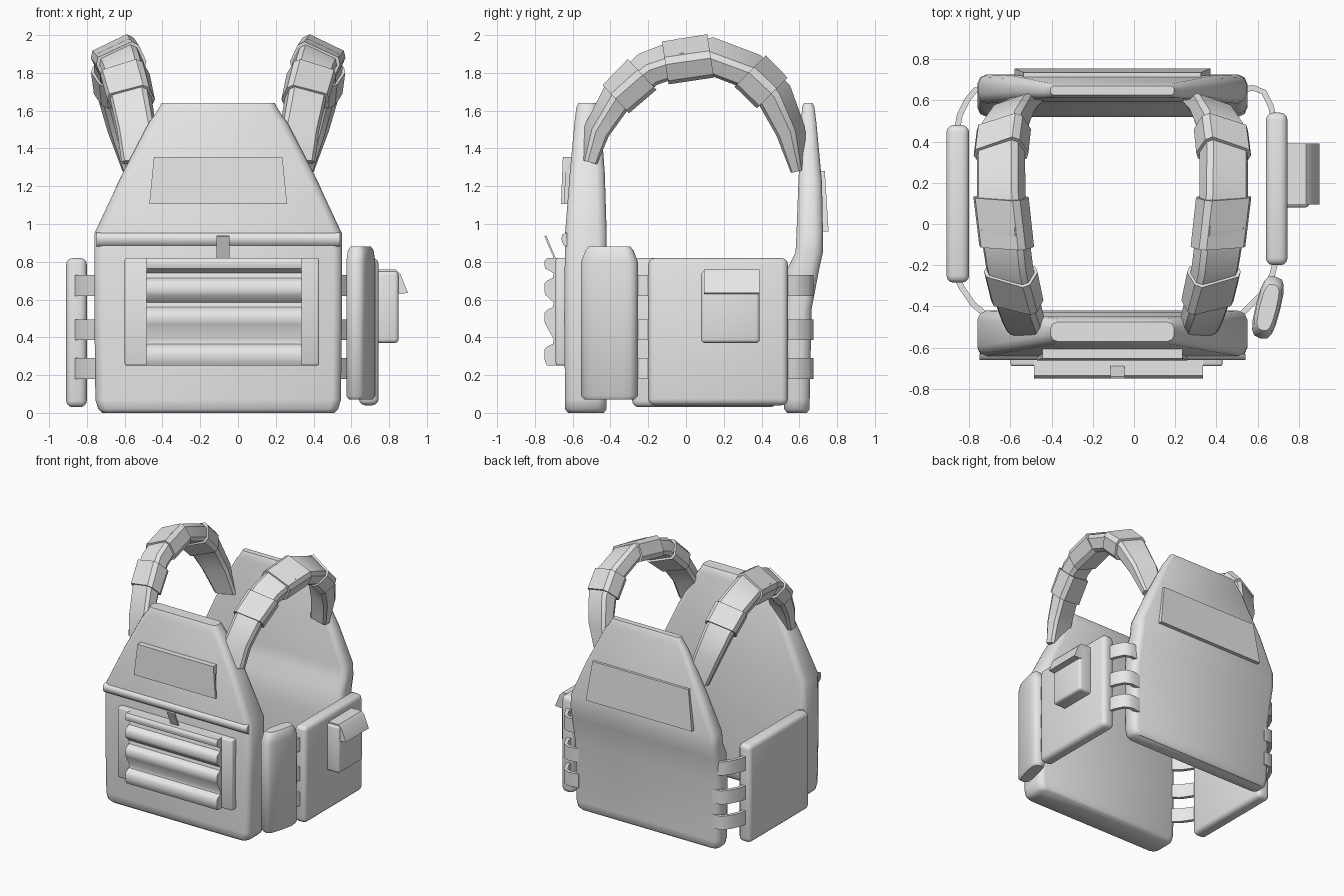
import bpy, bmesh, math
from mathutils import Vector, Matrix

if "Cube" in bpy.data.objects:
    bpy.data.objects.remove(bpy.data.objects["Cube"])

CX = -0.105  # centre line of the vest body
grey = bpy.data.materials.new("plain_grey")
grey.diffuse_color = (0.8, 0.8, 0.8, 1)
grey.use_nodes = True
grey.node_tree.nodes["Principled BSDF"].inputs["Base Color"].default_value = grey.diffuse_color


def finish(name, bm, angle=40):
    bmesh.ops.recalc_face_normals(bm, faces=bm.faces)
    for f in bm.faces:
        f.smooth = True
    me = bpy.data.meshes.new(name)
    bm.to_mesh(me)
    bm.free()
    me.set_sharp_from_angle(angle=math.radians(angle))
    me.materials.append(grey)
    ob = bpy.data.objects.new(name, me)
    bpy.context.collection.objects.link(ob)
    return ob


def loft(name, rings, angle=40, bevel=0):
    """Skin a list of equal-length point loops and cap both ends."""
    bm = bmesh.new()
    loops = [[bm.verts.new(p) for p in r] for r in rings]
    n = len(loops[0])
    for a, b in zip(loops, loops[1:]):
        for i in range(n):
            j = (i + 1) % n
            bm.faces.new((a[i], a[j], b[j], b[i]))
    bm.faces.new(loops[0][::-1])
    bm.faces.new(loops[-1])
    if bevel:
        bmesh.ops.recalc_face_normals(bm, faces=bm.faces)
        edges = [e for e in bm.edges if e.calc_face_angle(0) > 0.6]
        bmesh.ops.bevel(bm, geom=edges, offset=bevel, segments=2,
                        profile=0.5, affect='EDGES')
    return finish(name, bm, angle)


def box(name, lo, hi, bevel=0.0, turn=0.0, segments=3):
    bm = bmesh.new()
    bmesh.ops.create_cube(bm, size=1)
    lo, hi = Vector(lo), Vector(hi)
    bmesh.ops.scale(bm, vec=hi - lo, verts=bm.verts)
    if bevel:
        bmesh.ops.bevel(bm, geom=bm.edges[:], offset=bevel, segments=segments,
                        profile=0.5, affect='EDGES')
    bmesh.ops.rotate(bm, matrix=Matrix.Rotation(turn, 3, 'Z'), verts=bm.verts)
    bmesh.ops.translate(bm, vec=(lo + hi) / 2, verts=bm.verts)
    return finish(name, bm, 50)


def panel(name, rows, c=0.045):
    """Vest plate from rows of (height, half width, front y, back y)."""
    rings = []
    for z, w, a, b in rows:
        k = min(c, (b - a) * 0.35)
        d = k * 0.3
        half = [(w - k, a), (w - d, a + d), (w, a + k),
                (w, b - k), (w - d, b - d), (w - k, b)]
        pts = half + [(-x, y) for x, y in reversed(half)]
        rings.append([(CX + x, y, z) for x, y in pts])
    return loft(name, rings, 45)


def prism_x(name, prof, x0, x1, angle=30):
    """Extrude a (y, z) profile along x."""
    return loft(name, [[(x, y, z) for y, z in prof] for x in (x0, x1)], angle)


# Front and back plates
panel("front_plate", [
    (0, .615, -.625, -.435), (.02, .635, -.64, -.42), (.07, .65, -.64, -.42),
    (.5, .655, -.645, -.42), (.95, .655, -.64, -.42), (1.27, .505, -.615, -.43),
    (1.54, .365, -.59, -.45), (1.58, .335, -.585, -.455),
    (1.62, .31, -.58, -.46), (1.64, .30, -.57, -.475)])
panel("back_plate", [
    (0, .615, .535, .64), (.02, .635, .52, .655), (.07, .65, .52, .655),
    (.55, .655, .52, .665), (.76, .655, .535, .705), (.85, .655, .58, .725),
    (.95, .65, .585, .725), (1.22, .53, .595, .72), (1.54, .365, .61, .69),
    (1.58, .335, .612, .685), (1.62, .31, .615, .68), (1.64, .30, .625, .67)])

# Seam ledge across the chest
prism_x("chest_ledge", [(-.63, .88), (-.65, .89), (-.66, .92), (-.655, .945),
                        (-.63, .955)], CX - .645, CX + .645, 60)

# Patches on chest and back
loft("chest_patch", [
    [(CX - .365, -.645, 1.105), (CX + .365, -.645, 1.105),
     (CX + .34, -.63, 1.355), (CX - .34, -.63, 1.355)][::1],
    [(CX - .365, -.662, 1.105), (CX + .365, -.662, 1.105),
     (CX + .34, -.652, 1.355), (CX - .34, -.652, 1.355)]])
prism_x("chest_patch_base", [(-.59, 1.105), (-.645, 1.105), (-.63, 1.355),
                             (-.59, 1.355)], CX - .34, CX + .34)
loft("back_patch", [
    [(CX - .475, y0, .96), (CX + .475, y0, .96),
     (CX + .43, y1, 1.28), (CX - .43, y1, 1.28)]
    for y0, y1 in ((.70, .69), (.755, .735))])

# Magazine carrier with horizontal ribs
box("carrier_base", (-.60, -.69, .25), (.43, -.60, .82), .012, segments=2)
prof = [(-.66, .25), (-.735, .25)]
for z0, z1 in ((.27, .35), (.47, .545), (.625, .70), (.765, .82)):
    prof += [(-.745, z0), (-.75, z0 + .02), (-.75, z1 - .015), (-.735, z1)]
    if z1 < .8:
        prof += [(-.705, z1 + .015), (-.70, z1 + .04)]
prof.append((-.66, .82))
prism_x("magazine_ribs", prof, -.485, .335, 45)
loft("pull_tab", [[(x, -.69, .82), (x, -.70, .82), (x, -.75, .935),
                   (x, -.74, .94)] for x in (-.115, -.045)])

# Side panels
box("right_side_panel", (.64, -.20, .04), (.745, .54, .82), .035)
box("left_side_panel", (-.91, -.285, .03), (-.80, .48, .82), .035)


def ribbon(name, path, z, h=.055, t=.014):
    """Flat vertical band following an xy path."""
    rings = []
    for i, p in enumerate(path):
        a, b = path[max(i - 1, 0)], path[min(i + 1, len(path) - 1)]
        d = Vector((b[0] - a[0], b[1] - a[1])).normalized()
        n = Vector((-d.y, d.x)) * t
        rings.append([(p[0] + s * n.x, p[1] + s * n.y, z + q * h)
                      for s, q in ((-1, -1), (1, -1), (1, 1), (-1, 1))])
    return loft(name, rings, 50)


# Elastic loops joining the side panels to the plates
bands = {
    "right_rear_loop": [(.68, .50), (.665, .57), (.63, .64), (.58, .66), (.50, .65)],
    "left_rear_loop": [(-.86, .45), (-.845, .53), (-.81, .60), (-.77, .65), (-.70, .65)],
    "right_front_loop": [(.69, -.17), (.67, -.25), (.62, -.34), (.52, -.44)],
    "left_front_loop": [(-.86, -.26), (-.835, -.31), (-.78, -.39), (-.72, -.44)],
}
for name, path in bands.items():
    for i, z in enumerate((.235, .44, .675)):
        ribbon(f"{name}_{i + 1}", path, z)

# Tall rounded pouch at the front right corner
rings = []
for z, ly, lx in ((.07, .135, .045), (.09, .155, .06), (.80, .155, .06),
                  (.86, .13, .055), (.88, .115, .04)):
    ring = []
    for k in range(16):
        a = 2 * math.pi * k / 16
        ca, sa = math.cos(a), math.sin(a)
        v = Vector((lx * math.copysign(abs(ca) ** .6, ca),
                    ly * math.copysign(abs(sa) ** .7, sa), z))
        v.rotate(Matrix.Rotation(math.radians(-14), 3, 'Z'))
        ring.append(v + Vector((.65, -.405, 0)))
    rings.append(ring)
loft("corner_pouch", rings, 45)

# Small utility pouch with flap on the right side panel
box("utility_pouch", (.72, .08, .37), (.85, .39, .75), .02)
loft("utility_pouch_flap", [[(.74, y, .76), (.835, y, .76), (.86, y, .735),
                             (.90, y, .635), (.855, y, .63), (.74, y, .66)]
                            for y in (.095, .39)], 30)

# Shoulder straps: (outward, y, z, half width, half thickness, roll degrees)
STRAP = [(.41, -.52, 1.33, .10, .035, 12), (.43, -.475, 1.49, .10, .05, 16),
         (.465, -.36, 1.68, .105, .062, 20), (.50, -.20, 1.82, .108, .066, 24),
         (.525, -.02, 1.885, .112, .066, 26), (.54, .13, 1.89, .112, .066, 26),
         (.54, .34, 1.81, .11, .068, 26), (.525, .47, 1.68, .108, .068, 24),
         (.48, .555, 1.49, .10, .055, 20), (.42, .60, 1.28, .085, .03, 14)]


def strap_rings(rows, s, grow=0.0):
    rings = []
    for i, (u, y, z, w, t, roll) in enumerate(rows):
        a, b = rows[max(i - 1, 0)], rows[min(i + 1, len(rows) - 1)]
        tan = Vector((0, b[1] - a[1], b[2] - a[2])).normalized()
        out, nrm = Vector((1, 0, 0)), Vector((0, -tan.z, tan.y))
        r = math.radians(roll)
        wv = out * math.cos(r) - nrm * math.sin(r)
        nv = nrm * math.cos(r) + out * math.sin(r)
        c = Vector((u, y, z))
        w, t = w + grow, t + grow
        ring = []
        for p, q in ((-1, -.6), (-.8, -1), (.8, -1), (1, -.6),
                     (1, .6), (.8, 1), (-.8, 1), (-1, .6)):
            v = c + wv * w * p + nv * t * q
            ring.append((CX + s * v.x, v.y, v.z))
        rings.append(ring)
    return rings


def lerp_row(f):
    i = min(int(f), len(STRAP) - 2)
    return [a + (b - a) * (f - i) for a, b in zip(STRAP[i], STRAP[i + 1])]


for side, s in (("left", -1), ("right", 1)):
    loft(f"{side}_shoulder_strap", strap_rings(STRAP, s), 35)
    # Raised sleeves wrapped around each strap
    for k, (f0, f1) in enumerate(((1.9, 2.8), (3.5, 5.0), (6.0, 6.9))):
        rows = [lerp_row(f0), lerp_row(f1)]
        loft(f"{side}_strap_sleeve_{k + 1}", strap_rings(rows, s, .014), 35)
